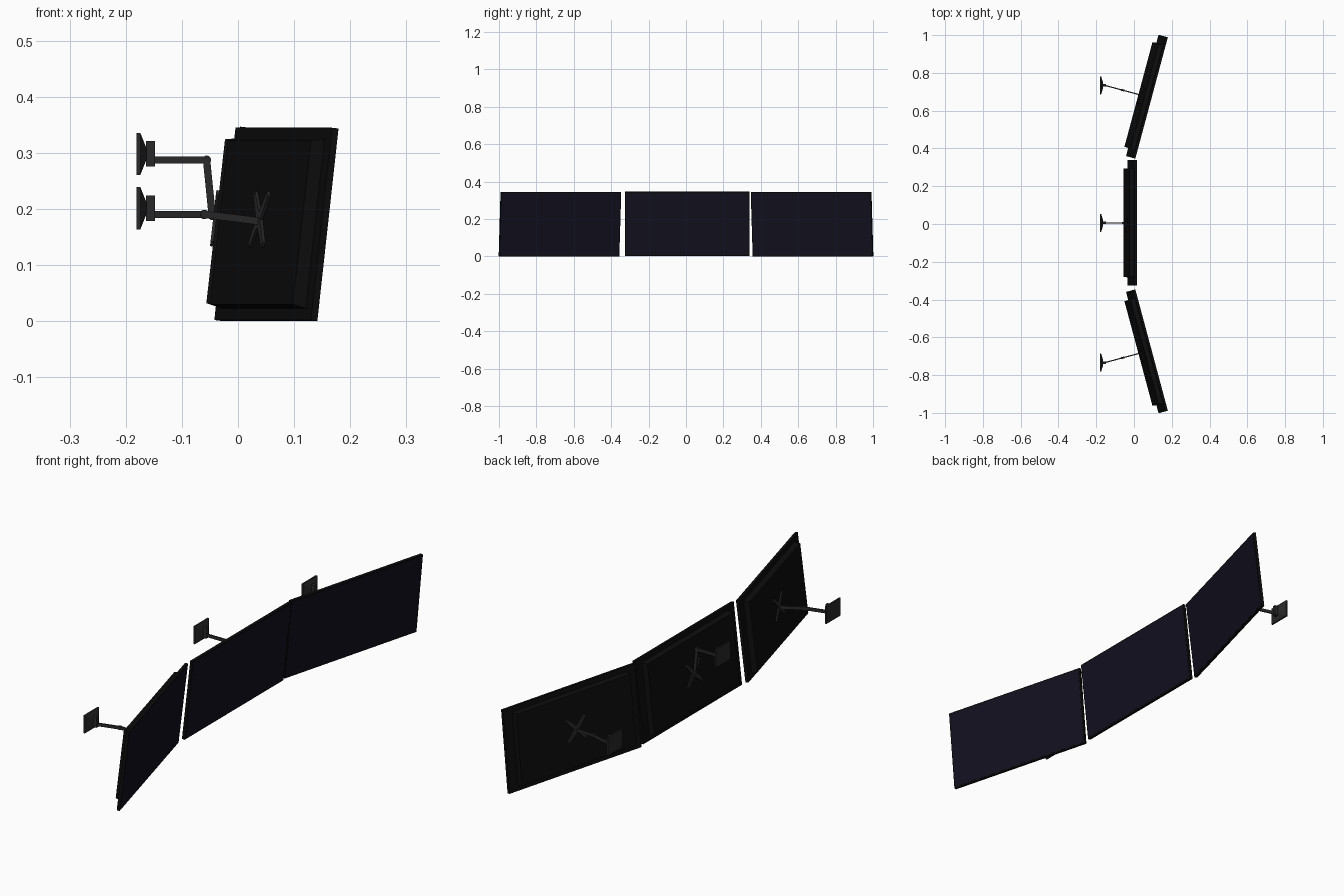
import bpy, bmesh
from math import radians, tan, cos, sin, pi
from mathutils import Matrix, Vector

if "Cube" in bpy.data.objects:
    bpy.data.objects.remove(bpy.data.objects["Cube"])


def material(name, color):
    m = bpy.data.materials.new(name)
    m.diffuse_color = (*color, 1)
    m.use_nodes = True
    m.node_tree.nodes["Principled BSDF"].inputs["Base Color"].default_value = m.diffuse_color
    return m


BLACK = material("black_plastic", (0.004, 0.004, 0.004))
GREY = material("dark_metal", (0.022, 0.022, 0.022))
GLASS = material("screen_glass", (0.006, 0.005, 0.013))


def finish(name, bm, mat, matrix=None):
    bmesh.ops.recalc_face_normals(bm, faces=bm.faces)
    me = bpy.data.meshes.new(name)
    bm.to_mesh(me)
    bm.free()
    ob = bpy.data.objects.new(name, me)
    bpy.context.collection.objects.link(ob)
    me.materials.append(mat)
    if matrix:
        ob.matrix_world = matrix
    return ob


def loft(name, a, b, mat, matrix=None):
    """Solid between two outlines with equal point counts."""
    bm = bmesh.new()
    va, vb = [[bm.verts.new(p) for p in ring] for ring in (a, b)]
    bm.faces.new(va)
    bm.faces.new(vb)
    n = len(va)
    for i in range(n):
        j = (i + 1) % n
        bm.faces.new((va[i], va[j], vb[j], vb[i]))
    return finish(name, bm, mat, matrix)


def rect(x, hy, hz):
    return [(x, -hy, -hz), (x, hy, -hz), (x, hy, hz), (x, -hy, hz)]


def star(x, reach=0.046, tip=0.006, waist=0.014):
    """Four-armed diagonal mounting cross."""
    pts = []
    for k in range(4):
        a = pi / 4 + k * pi / 2
        d, t = Vector((cos(a), sin(a))), Vector((-sin(a), cos(a)))
        w = a + pi / 4
        for p in (d * reach * 1.414 - t * tip, d * reach * 1.414 + t * tip,
                  Vector((cos(w), sin(w))) * waist):
            pts.append((x, p.x, p.y))
    return pts


def bar(name, p, q, width, height):
    """Rectangular bar from p to q."""
    d = q - p
    rot = d.to_track_quat('X', 'Z').to_matrix().to_4x4()
    loft(name, rect(0, width / 2, height / 2), rect(d.length, width / 2, height / 2),
         GREY, Matrix.Translation(p) @ rot)


def joint(name, p, yaw, r=0.008):
    """Hinge pin lying across the arm."""
    bm = bmesh.new()
    bmesh.ops.create_cone(bm, cap_ends=True, segments=16, radius1=r, radius2=r, depth=0.01)
    finish(name, bm, GREY, Matrix.Translation(p) @ Matrix.Rotation(yaw, 4, 'Z')
           @ Matrix.Rotation(pi / 2, 4, 'X'))


def station(name, cx, cy, cz, yaw, path):
    m = (Matrix.Translation((cx, cy, cz)) @ Matrix.Rotation(yaw, 4, 'Z')
         @ Matrix.Rotation(radians(6.5), 4, 'Y'))
    # panel, rear housing and screen
    loft(name + "_panel", rect(-0.006, 0.3325, 0.1725), rect(0.006, 0.3325, 0.1725), BLACK, m)
    loft(name + "_rear_housing", rect(-0.005, 0.2885, 0.152), rect(-0.03, 0.2865, 0.147), BLACK, m)
    loft(name + "_screen", rect(0.004, 0.327, 0.167), rect(0.0067, 0.327, 0.167), GLASS, m)
    # mounting cross on the back
    up = Matrix.Translation((0, 0, 0.005))
    loft(name + "_mount_cross", star(-0.029), star(-0.035), GREY, m @ up)

    # folding arm follows the panel's backward direction
    pts = [Vector((x, cy + (x - cx) * tan(yaw), z)) for x, z in path]
    for i, (p, q) in enumerate(zip(pts, pts[1:])):
        bar(f"{name}_arm_{i + 1}", p, q, 0.006, 0.013)
        if i:
            joint(f"{name}_hinge_{i}", p, yaw)
    # wall block and tapered wall plate
    end = pts[-1]
    wall = Matrix.Translation((0, end.y, end.z + 0.011))
    loft(name + "_wall_block", rect(-0.164, 0.007, 0.0225), rect(-0.148, 0.007, 0.0225),
         GREY, wall)
    loft(name + "_wall_plate", rect(-0.181, 0.048, 0.0375), rect(-0.174, 0.048, 0.0375),
         GREY, wall)
    loft(name + "_wall_plate_taper", rect(-0.174, 0.048, 0.0375), rect(-0.163, 0.012, 0.010),
         GREY, wall)


station("centre", -0.01, 0.006, 0.1745, 0,
        [(-0.036, 0.187), (-0.046, 0.188), (-0.056, 0.287), (-0.155, 0.287)])
for side, s in (("left", 1), ("right", -1)):
    station(side, 0.0685, s * 0.674, 0.1725, radians(-15) * s,
            [(0.037, 0.178), (-0.06, 0.19), (-0.155, 0.19)])
